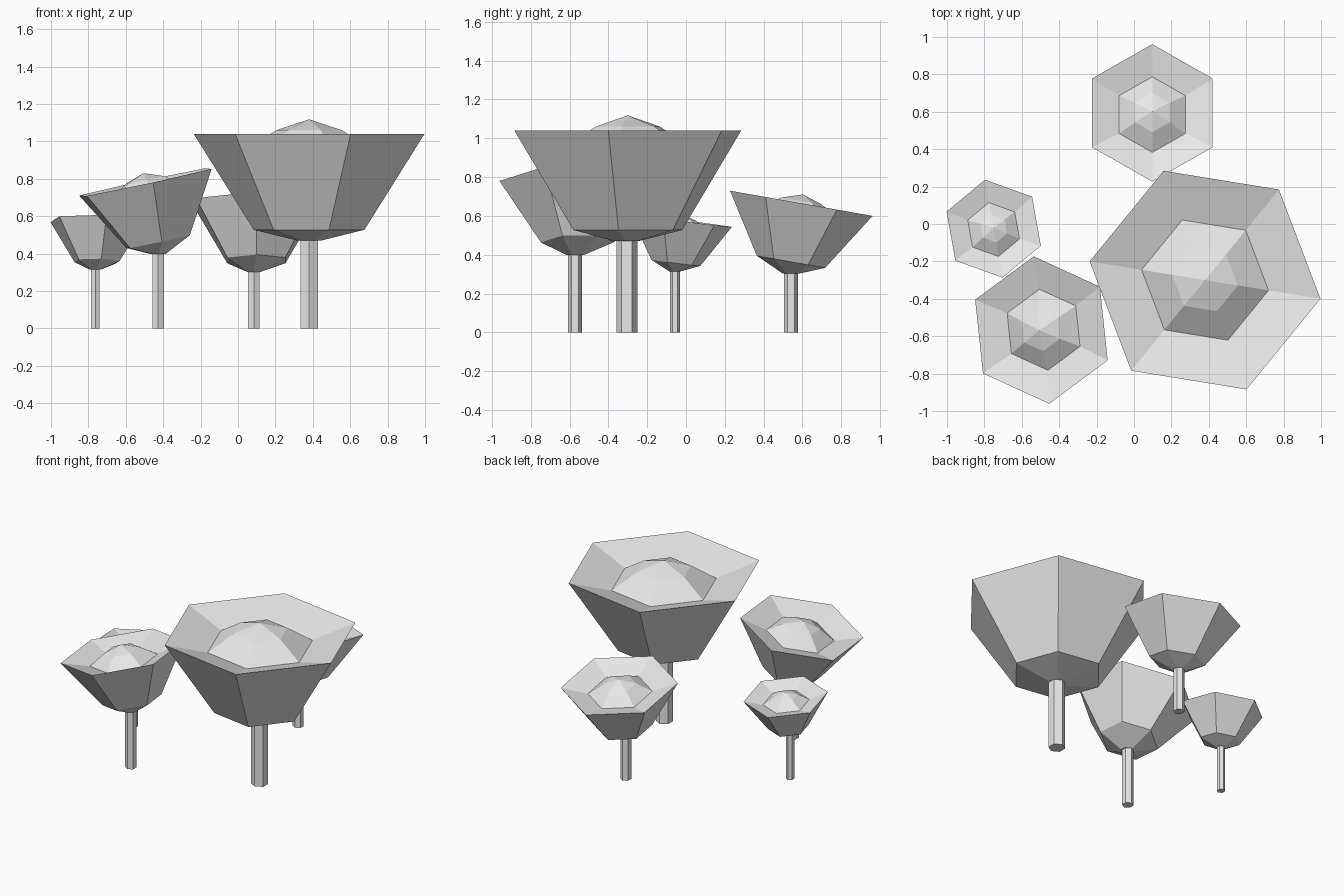
import bpy
import bmesh
from math import cos, sin, radians, tau
from mathutils import Vector

SIDES = 6

cube = bpy.data.objects.get("Cube")
if cube:
    bpy.data.objects.remove(cube, do_unlink=True)

grey = bpy.data.materials.new("light_grey")
grey.use_nodes = True
GREY = (0.8, 0.8, 0.8, 1)
grey.diffuse_color = GREY
grey.node_tree.nodes["Principled BSDF"].inputs["Base Color"].default_value = GREY


def ring(center, radius, height, turn, axis=(0, 0, 1)):
    """Six points around an axis, at a height along it from the center."""
    tilt = Vector((0, 0, 1)).rotation_difference(Vector(axis))
    points = []
    for i in range(SIDES):
        a = radians(turn) + tau * i / SIDES
        local = Vector((radius * cos(a), radius * sin(a), height))
        points.append(Vector(center) + tilt @ local)
    return points


def loft(name, rings, cap_bottom=False, cap_top=False, apex=None):
    """Skin a stack of rings, with optional end caps or a pointed top."""
    bm = bmesh.new()
    loops = [[bm.verts.new(p) for p in r] for r in rings]
    for low, high in zip(loops, loops[1:]):
        for i in range(SIDES):
            j = (i + 1) % SIDES
            bm.faces.new((low[i], low[j], high[j], high[i]))
    if cap_bottom:
        bm.faces.new(loops[0][::-1])
    if cap_top:
        bm.faces.new(loops[-1])
    if apex is not None:
        tip = bm.verts.new(apex)
        for i in range(SIDES):
            bm.faces.new((loops[-1][i], loops[-1][(i + 1) % SIDES], tip))
    mesh = bpy.data.meshes.new(name)
    bm.to_mesh(mesh)
    bm.free()
    mesh.materials.append(grey)
    obj = bpy.data.objects.new(name, mesh)
    bpy.context.collection.objects.link(obj)


def flower(name, rim, radius, turn, axis, foot, stem_radius):
    """Upright stem carrying a tilted cup with a dome in its hollow."""
    def level(r, h):
        return ring(rim, radius * r, radius * h, turn, axis)

    foot = Vector(foot)
    ground = (foot.x, foot.y, 0)
    # Stem
    loft(name + "_stem",
         [ring(ground, stem_radius, 0, 90),
          ring(ground, stem_radius, foot.z + 0.01, 90)],
         cap_bottom=True, cap_top=True)
    # Cup: narrow base, shoulder, rim, then the lip sloping inwards
    hollow = level(0.55, -0.14)
    loft(name + "_cup",
         [ring(foot, stem_radius * 1.2, 0, turn),
          level(0.48, -0.82), level(1, 0), hollow],
         cap_bottom=True)
    # Dome
    tip = Vector(rim) + Vector(axis).normalized() * radius * 0.125
    loft(name + "_dome", [hollow, level(0.285, 0.032)], apex=tip)


flower("large_flower", (0.38, -0.30, 1.04), 0.625, -9.2, (0, 0, 1),
       (0.38, -0.305, 0.47), 0.054)
flower("back_flower", (0.098, 0.594, 0.665), 0.373, 30, (0, 0.177, 1),
       (0.085, 0.541, 0.303), 0.035)
flower("front_flower", (-0.495, -0.567, 0.782), 0.396, 36, (-0.214, -0.027, 1),
       (-0.427, -0.571, 0.398), 0.036)
flower("small_flower", (-0.75, -0.025, 0.576), 0.268, -20, (0.013, 0.124, 1),
       (-0.763, -0.056, 0.315), 0.026)
